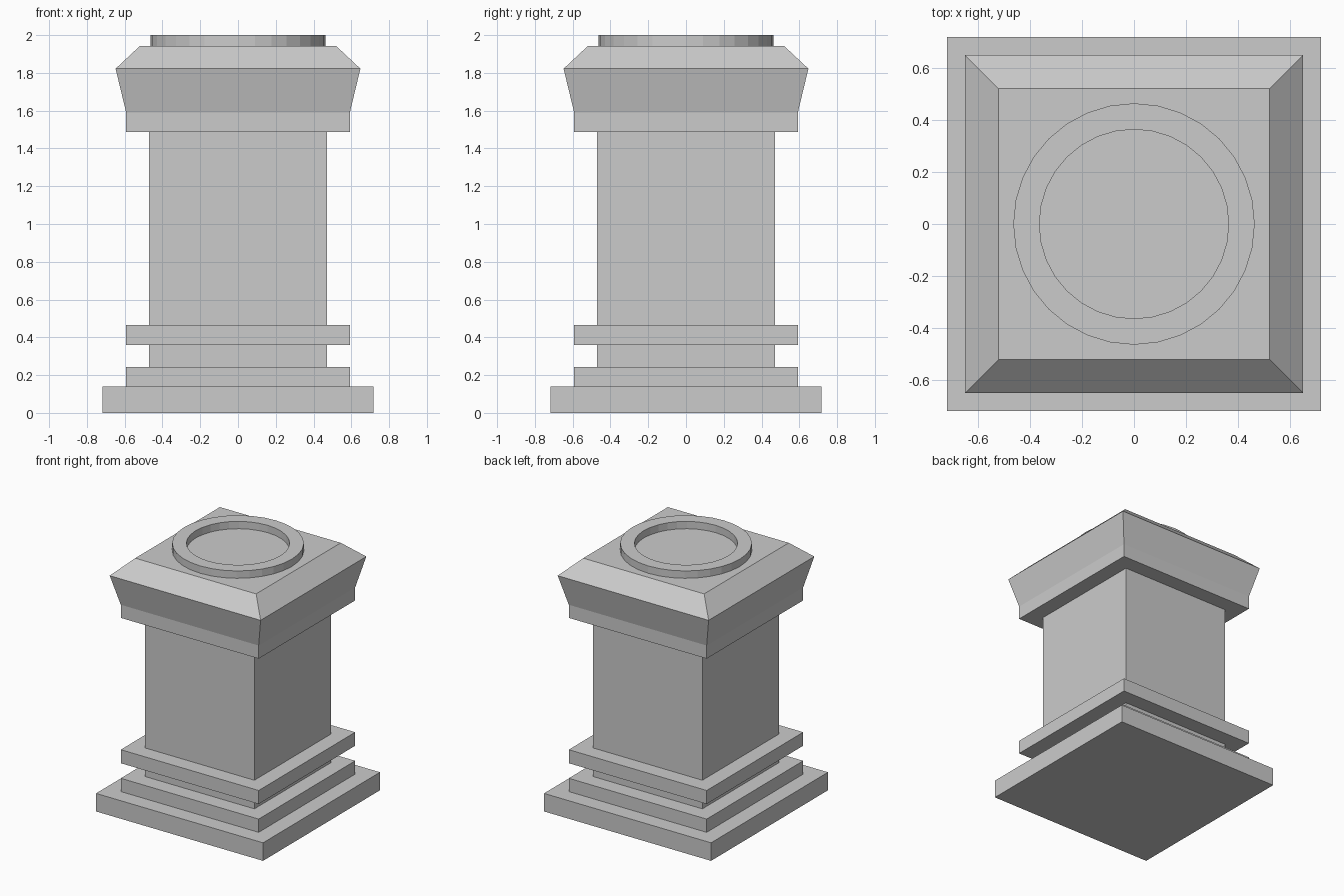
import bpy, bmesh, math

if "Cube" in bpy.data.objects:
    bpy.data.objects.remove(bpy.data.objects["Cube"])


def loft(name, rings, sides, turn=0.0, closed_loop=False):
    """Stack regular rings of (radius, z); cap the ends or join last to first."""
    bm = bmesh.new()
    loops = []
    for r, z in rings:
        loops.append([bm.verts.new((r * math.cos(turn + 2 * math.pi * i / sides),
                                    r * math.sin(turn + 2 * math.pi * i / sides), z))
                      for i in range(sides)])
    pairs = list(zip(loops, loops[1:]))
    if closed_loop:
        pairs.append((loops[-1], loops[0]))
    else:
        bm.faces.new(loops[0])
        bm.faces.new(loops[-1])
    for a, b in pairs:
        for i in range(sides):
            j = (i + 1) % sides
            bm.faces.new((a[i], a[j], b[j], b[i]))
    bmesh.ops.recalc_face_normals(bm, faces=bm.faces)
    mesh = bpy.data.meshes.new(name)
    bm.to_mesh(mesh)
    bm.free()
    obj = bpy.data.objects.new(name, mesh)
    bpy.context.collection.objects.link(obj)
    return obj


def square(name, profile):
    """Square-plan part from (half width, z) points."""
    return loft(name, [(h * math.sqrt(2), z) for h, z in profile], 4, math.pi / 4)


# Stepped base with a recessed neck between two slabs
square("base", [(0.717, 0), (0.717, 0.14), (0.592, 0.14), (0.592, 0.243),
                (0.47, 0.243), (0.47, 0.36), (0.592, 0.36), (0.592, 0.465)])

# Plain square shaft
square("shaft", [(0.47, 0.465), (0.47, 1.488)])

# Flared capital with chamfered top
square("capital", [(0.592, 1.488), (0.592, 1.59), (0.648, 1.822), (0.519, 1.943)])

# Round raised rim on top
loft("top_rim", [(0.463, 1.935), (0.463, 2.0), (0.363, 2.0), (0.363, 1.935)],
     32, closed_loop=True)
